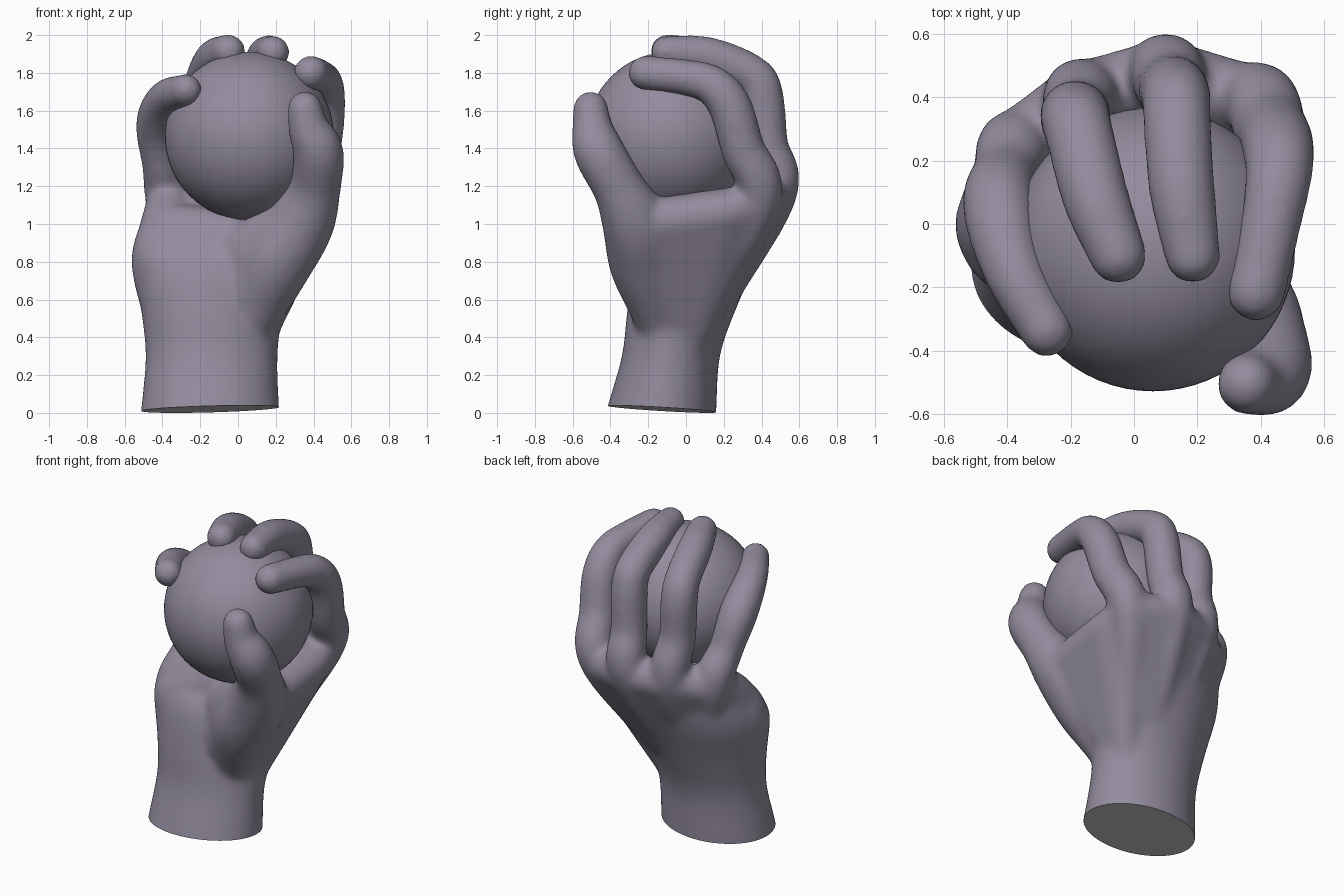
import bpy, bmesh, math
from mathutils import Vector, Matrix

if "Cube" in bpy.data.objects:
    bpy.data.objects.remove(bpy.data.objects["Cube"])

bm = bmesh.new()


def spline(pts, step=0.025):
    """Catmull-Rom samples through the points (any number of components)."""
    p = [Vector(q) for q in pts]
    p = [p[0] * 2 - p[1]] + p + [p[-1] * 2 - p[-2]]
    out = []
    for a, b, c, d in zip(p, p[1:], p[2:], p[3:]):
        n = max(2, int((c - b).length / step))
        for i in range(n):
            t = i / n
            out.append(0.5 * (2 * b + (c - a) * t + (2 * a - 5 * b + 4 * c - d) * t * t
                              + (3 * b - a - 3 * c + d) * t ** 3))
    return out + [p[-2]]


def add_ball(target, q):
    bmesh.ops.create_icosphere(target, subdivisions=3, radius=q[3],
                               matrix=Matrix.Translation(Vector(q[:3])))


def limb(pts):
    """Fleshy limb: chain of overlapping balls along (x, y, z, radius) points."""
    for q in spline(pts):
        add_ball(bm, q)


def pad(balls):
    """Flesh stretched over a few (x, y, z, radius) balls: their convex hull."""
    tmp = bmesh.new()
    for q in balls:
        add_ball(tmp, q)
    res = bmesh.ops.convex_hull(tmp, input=tmp.verts[:])
    new = {}
    for f in [g for g in res["geom"] if isinstance(g, bmesh.types.BMFace)]:
        for v in f.verts:
            if v not in new:
                new[v] = bm.verts.new(v.co)
        bm.faces.new([new[v] for v in f.verts])
    tmp.free()


def loft(sections, n=40):
    """Rounded sections (z, x0, x1, y0, y1, shear) joined into a closed body."""
    rings = []
    for z, x0, x1, y0, y1, sh in spline(sections, 0.06):
        ring = []
        for i in range(n):
            a = 2 * math.pi * i / n
            u = math.cos(a) * (x1 - x0) / 2
            v = math.sin(a) * (y1 - y0) / 2
            ring.append(bm.verts.new(((x0 + x1) / 2 + u, (y0 + y1) / 2 + v + sh * u, z)))
        rings.append(ring)
    for a, b in zip(rings, rings[1:]):
        for i in range(n):
            j = (i + 1) % n
            bm.faces.new((a[i], a[j], b[j], b[i]))
    bm.faces.new(rings[0][::-1])
    bm.faces.new(rings[-1])


# forearm, wrist and palm
loft([(-0.25, -0.53, 0.23, -0.48, 0.14, 0), (0.0, -0.515, 0.22, -0.425, 0.16, 0),
      (0.3, -0.49, 0.21, -0.34, 0.18, 0), (0.55, -0.515, 0.245, -0.31, 0.265, 0.04),
      (0.8, -0.55, 0.33, -0.26, 0.375, 0.08), (0.95, -0.52, 0.42, -0.14, 0.44, 0.12),
      (1.1, -0.46, 0.45, 0.06, 0.50, 0.17), (1.17, -0.42, 0.43, 0.14, 0.49, 0.17)])

# fingers, each starting as a tendon ridge on the back of the hand
fingers = [
    [(0.13, 0.12, 0.6, 0.10), (0.365, 0.385, 1.13, 0.122), (0.43, 0.30, 1.40, 0.118),
     (0.455, 0.235, 1.62, 0.116), (0.455, 0.14, 1.735, 0.106), (0.43, 0.0, 1.775, 0.098),
     (0.385, -0.215, 1.80, 0.094)],
    [(0.0, 0.165, 0.6, 0.10), (0.09, 0.465, 1.16, 0.124), (0.115, 0.43, 1.42, 0.113),
     (0.13, 0.405, 1.68, 0.113), (0.135, 0.345, 1.79, 0.109), (0.15, 0.12, 1.885, 0.107),
     (0.185, -0.10, 1.91, 0.09)],
    [(-0.13, 0.14, 0.6, 0.10), (-0.16, 0.395, 1.14, 0.122), (-0.18, 0.345, 1.42, 0.113),
     (-0.185, 0.335, 1.66, 0.114), (-0.17, 0.275, 1.77, 0.11), (-0.12, 0.08, 1.875, 0.107),
     (-0.05, -0.10, 1.915, 0.092)],
    [(-0.28, 0.08, 0.6, 0.10), (-0.365, 0.24, 1.10, 0.122), (-0.405, 0.16, 1.32, 0.106),
     (-0.425, 0.055, 1.53, 0.118), (-0.38, -0.14, 1.665, 0.1), (-0.275, -0.335, 1.71, 0.087)]]
for f in fingers:
    limb(f)

# back of the hand stretched between neighbouring knuckles
for a, b in zip(fingers, fingers[1:]):
    pad([(x, y, z - 0.01, r - 0.004) for x, y, z, r in a[:2] + b[:2]])

# thumb with its fleshy base
limb([(0.02, -0.09, 0.40, 0.14), (0.11, -0.155, 0.6, 0.165), (0.20, -0.215, 0.8, 0.195),
      (0.33, -0.265, 1.0, 0.18), (0.405, -0.35, 1.18, 0.14), (0.425, -0.46, 1.38, 0.136),
      (0.375, -0.495, 1.50, 0.11), (0.355, -0.505, 1.61, 0.095)])
pad([(-0.06, -0.11, 0.5, 0.14), (0.03, -0.13, 0.86, 0.14), (0.33, -0.26, 1.0, 0.165),
     (0.2, -0.215, 0.8, 0.18)])

# web between thumb and index finger
pad([(0.06, 0.0, 0.35, 0.11), (0.13, -0.13, 0.62, 0.14), (0.35, -0.2, 1.0, 0.135),
     (0.375, 0.20, 1.06, 0.12), (0.36, 0.34, 1.1, 0.11), (0.13, 0.12, 0.6, 0.10)])

# heel of the palm on the little finger side, and hollow of the palm
limb([(-0.34, -0.08, 0.45, 0.14), (-0.385, -0.01, 0.78, 0.18),
      (-0.38, 0.06, 0.95, 0.15), (-0.365, 0.18, 1.08, 0.13)])
pad([(-0.35, -0.08, 0.5, 0.15), (-0.37, -0.04, 0.78, 0.18), (-0.35, 0.05, 0.97, 0.14),
     (-0.08, -0.12, 0.55, 0.15), (-0.06, -0.05, 0.95, 0.13)])

# fuse everything into one smooth skin
bmesh.ops.recalc_face_normals(bm, faces=bm.faces)
mesh = bpy.data.meshes.new("hand")
bm.to_mesh(mesh)
bm.free()
hand = bpy.data.objects.new("hand", mesh)
bpy.context.collection.objects.link(hand)
rem = hand.modifiers.new("fuse", 'REMESH')
rem.mode = 'VOXEL'
rem.voxel_size = 0.016
smo = hand.modifiers.new("soften", 'SMOOTH')
smo.factor = 0.5
smo.iterations = 24
fused = bpy.data.meshes.new_from_object(
    hand.evaluated_get(bpy.context.evaluated_depsgraph_get()))
hand.modifiers.clear()

# muted violet grey for skin and ball, plain grey for the cut
skin = bpy.data.materials.new("violet_grey")
skin.diffuse_color = (0.29, 0.26, 0.34, 1)
skin.use_nodes = True
skin.node_tree.nodes["Principled BSDF"].inputs["Base Color"].default_value = skin.diffuse_color
cut = bpy.data.materials.new("plain_grey")
cut.diffuse_color = (0.8, 0.8, 0.8, 1)
cut.use_nodes = True
cut.node_tree.nodes["Principled BSDF"].inputs["Base Color"].default_value = cut.diffuse_color
fused.materials.clear()
fused.materials.append(skin)
fused.materials.append(cut)

# slanted flat cut across the forearm
bm = bmesh.new()
bm.from_mesh(fused)
bmesh.ops.bisect_plane(bm, geom=bm.verts[:] + bm.edges[:] + bm.faces[:],
                       plane_co=(-0.15, -0.13, 0.02), plane_no=(-0.028, 0.06, 1),
                       clear_inner=True)
cap = bmesh.ops.edgeloop_fill(bm, edges=[e for e in bm.edges if e.is_boundary])
for f in bm.faces:
    f.material_index = 0
for f in cap["faces"]:
    f.material_index = 1
bmesh.ops.recalc_face_normals(bm, faces=bm.faces)
bm.to_mesh(fused)
bm.free()
hand.data = fused
fused.name = "hand_skin"

# held ball
bpy.ops.mesh.primitive_uv_sphere_add(segments=64, ring_count=32, radius=0.447,
                                     location=(0.06, -0.08, 1.465))
ball = bpy.context.object
ball.name = "ball"
ball.data.materials.append(skin)

bpy.ops.object.select_all(action='DESELECT')
for ob in (hand, ball):
    ob.select_set(True)
bpy.context.view_layer.objects.active = hand
bpy.ops.object.shade_smooth_by_angle(angle=math.radians(40))
